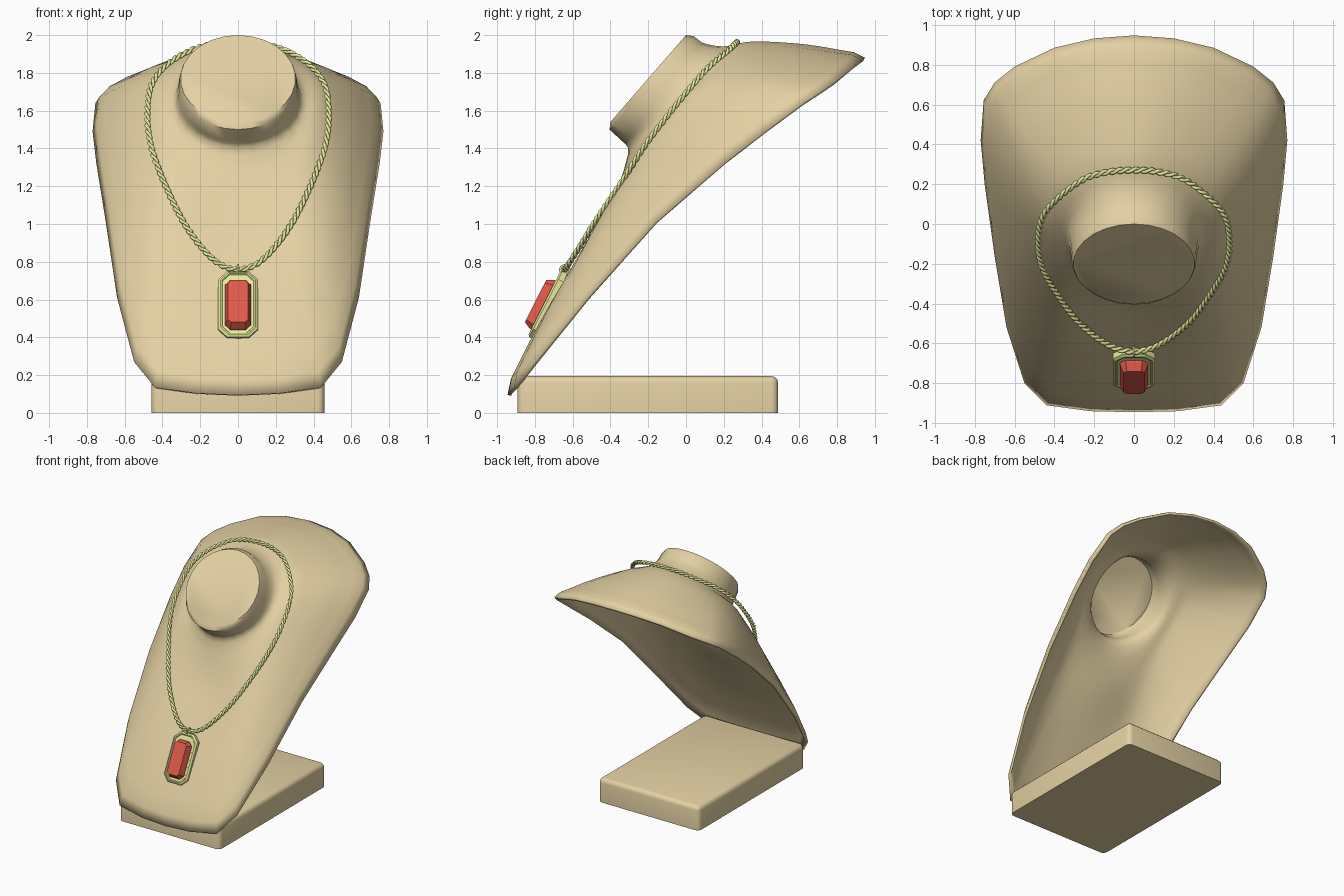
import bpy, bmesh, math
from mathutils import Vector, Matrix

if "Cube" in bpy.data.objects:
    bpy.data.objects.remove(bpy.data.objects["Cube"])


def material(name, rgb):
    m = bpy.data.materials.new(name)
    m.diffuse_color = (*rgb, 1)
    m.use_nodes = True
    m.node_tree.nodes["Principled BSDF"].inputs["Base Color"].default_value = m.diffuse_color
    return m


BEIGE = material("beige", (0.78, 0.64, 0.37))
GOLD = material("gold", (0.80, 0.83, 0.34))
RED = material("red", (0.75, 0.10, 0.07))


def make_object(name, bm, mat, smooth=None):
    me = bpy.data.meshes.new(name)
    bm.to_mesh(me)
    bm.free()
    ob = bpy.data.objects.new(name, me)
    bpy.context.collection.objects.link(ob)
    me.materials.append(mat)
    if smooth:
        bpy.ops.object.select_all(action='DESELECT')
        ob.select_set(True)
        bpy.context.view_layer.objects.active = ob
        bpy.ops.object.shade_smooth_by_angle(angle=math.radians(smooth))
    return ob


def loft(bm, rings, cap_start=True, cap_end=True, closed=False):
    vs = [[bm.verts.new(p) for p in r] for r in rings]
    n = len(vs[0])
    pairs = list(zip(vs, vs[1:])) + ([(vs[-1], vs[0])] if closed else [])
    for a, b in pairs:
        for i in range(n):
            j = (i + 1) % n
            bm.faces.new((a[i], a[j], b[j], b[i]))
    first = bm.faces.new(vs[0]) if cap_start else None
    if cap_end:
        bm.faces.new(vs[-1])
    return first


def spline(a, b, c, d, t):
    return 0.5 * (2 * b + (c - a) * t + (2 * a - 5 * b + 4 * c - d) * t * t
                  + (3 * b - a - 3 * c + d) * t ** 3)


# Foot block with rounded top and corner edges
bm = bmesh.new()
bmesh.ops.create_cube(bm, size=1, matrix=Matrix.Translation((0, -0.2025, 0.0975))
                      @ Matrix.Diagonal((0.915, 1.38, 0.195, 1)))
edges = [e for e in bm.edges if max(v.co.z for v in e.verts) > 0.1]
bmesh.ops.bevel(bm, geom=edges, offset=0.035, segments=3, profile=0.5, affect='EDGES')
make_object("foot_block", bm, BEIGE, 40)

# Bust outer edge, front centre to back centre: x, y, z, bulge of the surface inside it
RIM = [(0, -.945, .095, 0), (.22, -.94, .105, .005), (.44, -.91, .135, .015),
       (.55, -.80, .27, .03), (.64, -.52, .61, .045), (.70, -.16, 1.01, .06),
       (.75, .20, 1.32, .075), (.77, .42, 1.49, .08), (.755, .62, 1.64, .065),
       (.70, .71, 1.70, .05), (.60, .79, 1.755, .04), (.40, .885, 1.835, .035),
       (.20, .932, 1.87, .045), (0, .947, 1.88, .06)]
# Neck rings: front y, z, back y, z, half width
NECK = [(-.40, 1.54, 0, 2.0, .305), (-.405, 1.50, .04, 1.995, .312),
        (-.34, 1.44, .085, 1.96, .318), (-.308, 1.365, .20, 1.94, .342)]
LIFT = Vector((0, -0.6, 0.8))
HALF = len(RIM) - 1


def neck_ring(yf, zf, yb, zb, rx):
    pts = []
    for i in range(HALF + 1):
        t = math.pi * i / HALF
        k = (1 - math.cos(t)) / 2
        pts.append(Vector((rx * math.sin(t), yf + (yb - yf) * k, zf + (zb - zf) * k)))
    return pts


def mirrored(half):
    return half + [Vector((-p.x, p.y, p.z)) for p in half[-2:0:-1]]


keys = [neck_ring(*r) for r in NECK]
base = keys[-1]
# Body rings: fraction towards the rim, bulge factor, extra lift at the front, rolled edge
for s, f, front, roll in [(.2, .75, -.045, 0), (.4, 1, -.018, 0), (.65, 1, .015, 0),
                          (.85, .7, .025, 0), (.95, .35, .012, .012), (1, 0, 0, 0)]:
    ring = []
    for i, (b, r) in enumerate(zip(base, RIM)):
        w = max(0, math.cos(math.pi * i / HALF)) ** 3
        ring.append(b.lerp(Vector(r[:3]), s) + LIFT * (r[3] * f + front * w + roll))
    keys.append(ring)
# Smooth flare: extra rings between the key rings below the neck
halves = keys[:2]
for k in range(2, len(keys) - 1):
    after = keys[min(k + 2, len(keys) - 1)]
    steps = 3 if k < len(keys) - 3 else 1
    for j in range(steps):
        halves.append([spline(*p, j / steps)
                       for p in zip(keys[k - 1], keys[k], keys[k + 1], after)])
halves.append(keys[-1])

# Bust: thin lofted shell with a closed neck top
bm = bmesh.new()
cap = loft(bm, [mirrored(h) for h in halves], cap_end=False)
bmesh.ops.recalc_face_normals(bm, faces=bm.faces)
bm.normal_update()
if cap.normal.z < 0:
    bmesh.ops.reverse_faces(bm, faces=bm.faces)
bust = make_object("bust", bm, BEIGE, 50)
sol = bust.modifiers.new("thickness", 'SOLIDIFY')
sol.thickness = 0.02
sol.offset = -1

# Necklace path, half of it, front to back
PATH = [(0, -.64, .76), (.1, -.62, .79), (.2, -.56, .885), (.3, -.47, 1.03),
        (.4, -.33, 1.24), (.46, -.22, 1.41), (.48, -.1, 1.57), (.46, .03, 1.73),
        (.38, .13, 1.84), (.25, .225, 1.92), (.12, .262, 1.955), (0, .27, 1.962)]
ctrl = mirrored([Vector(p) for p in PATH])
dense = []
for i in range(len(ctrl)):
    quad = [ctrl[(i + k) % len(ctrl)] for k in (-1, 0, 1, 2)]
    dense += [spline(*quad, k / 30) for k in range(30)]

# Chain: two strands twisted into a rope
bm = bmesh.new()
count = len(dense)
total = sum((dense[i] - dense[i - 1]).length for i in range(count))
turns = round(total / 0.08)
NORMAL = Vector((0, -.79, .6))


def strand_point(i, phase, dist):
    p, tan = dense[i], (dense[(i + 1) % count] - dense[i - 1]).normalized()
    side = tan.cross(NORMAL).normalized()
    up = side.cross(tan)
    a = 2 * math.pi * turns * dist / total + phase
    return p + 0.008 * (side * math.cos(a) + up * math.sin(a))


for phase in (0, math.pi):
    line, d = [], 0
    for i in range(count):
        line.append(strand_point(i, phase, d))
        d += (dense[(i + 1) % count] - dense[i]).length
    rings = []
    for i in range(count):
        tan = (line[(i + 1) % count] - line[i - 1]).normalized()
        side = tan.cross(NORMAL).normalized()
        up = side.cross(tan)
        rings.append([line[i] + 0.009 * (side * math.cos(u) + up * math.sin(u))
                      for u in (2 * math.pi * j / 6 for j in range(6))])
    loft(bm, rings, False, False, True)
bmesh.ops.recalc_face_normals(bm, faces=bm.faces)
make_object("chain", bm, GOLD, 70)

# Pendant frame axes: x across, y up the chest, z outwards
UP = Vector((0, .45, .893)).normalized()
OUT = Vector((0, -UP.z, UP.y))
CENTRE = Vector((0, -.735, .572))
PEND = Matrix.Translation(CENTRE) @ Matrix((Vector((1, 0, 0)), UP, OUT)).transposed().to_4x4()


def octagon(w, h, cut, z, dy=0):
    q = [(w, h - cut), (w - cut, h), (cut - w, h), (-w, h - cut),
         (-w, cut - h), (cut - w, -h), (w - cut, -h), (w, cut - h)]
    return [PEND @ Vector((x, y + dy, z)) for x, y in q]


def octagon_solid(name, rings, mat):
    bm = bmesh.new()
    loft(bm, [octagon(*r) for r in rings])
    bmesh.ops.recalc_face_normals(bm, faces=bm.faces)
    return make_object(name, bm, mat)


# Stepped setting and cut gem
octagon_solid("pendant_setting", [(.105, .195, .048, -.022), (.105, .195, .048, .008),
                                  (.093, .183, .043, .018), (.086, .176, .040, .018),
                                  (.082, .172, .038, .012)], GOLD)
octagon_solid("gem", [(.070, .145, .030, .0, -.01), (.070, .145, .030, .024, -.01),
                      (.053, .125, .016, .064, -.01)], RED)

# Bail ring joining pendant and chain
bm = bmesh.new()
rings = []
for i in range(16):
    t = 2 * math.pi * i / 16
    radial = UP * math.cos(t) + OUT * math.sin(t)
    mid = CENTRE + UP * .208 + radial * .024
    rings.append([mid + .006 * (radial * math.cos(u) + Vector((math.sin(u), 0, 0)))
                  for u in (2 * math.pi * j / 8 for j in range(8))])
loft(bm, rings, False, False, True)
bmesh.ops.recalc_face_normals(bm, faces=bm.faces)
make_object("pendant_bail", bm, GOLD, 60)
